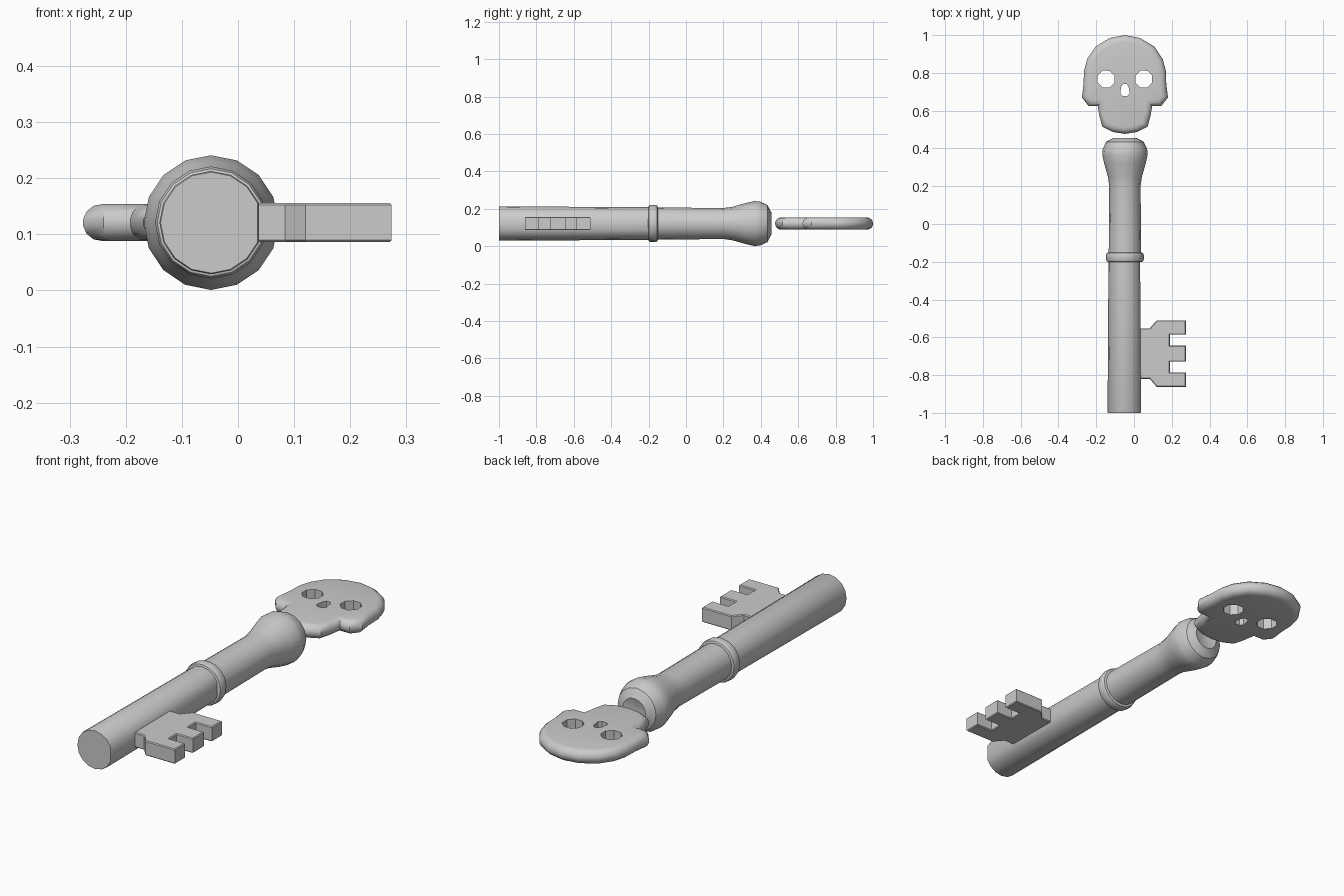
import bpy, bmesh, math
from mathutils import Vector

if "Cube" in bpy.data.objects:
    bpy.data.objects.remove(bpy.data.objects["Cube"], do_unlink=True)

CX, CZ = -0.048, 0.121

metal = bpy.data.materials.new("grey metal")
metal.use_nodes = True
grey = (0.6, 0.6, 0.6, 1)
metal.diffuse_color = grey
metal.node_tree.nodes["Principled BSDF"].inputs["Base Color"].default_value = grey


def finish(name, bm, smooth=True):
    bmesh.ops.recalc_face_normals(bm, faces=bm.faces)
    mesh = bpy.data.meshes.new(name)
    bm.to_mesh(mesh)
    bm.free()
    obj = bpy.data.objects.new(name, mesh)
    bpy.context.collection.objects.link(obj)
    mesh.materials.append(metal)
    if smooth:
        bpy.ops.object.select_all(action='DESELECT')
        obj.select_set(True)
        bpy.context.view_layer.objects.active = obj
        bpy.ops.object.shade_smooth_by_angle(angle=math.radians(35))
    return obj


def loft(rings):
    """Join equal rings of points into a capped solid."""
    bm = bmesh.new()
    rings = [[bm.verts.new(p) for p in ring] for ring in rings]
    n = len(rings[0])
    for a, b in zip(rings, rings[1:]):
        for i in range(n):
            j = (i + 1) % n
            bm.faces.new((a[i], a[j], b[j], b[i]))
    bm.faces.new(rings[0])
    bm.faces.new(rings[-1])
    return bm


def turned(name, profile, steps):
    """Round part along y from (y, radius) pairs."""
    angles = [k * math.tau / 16 for k in steps]
    return finish(name, loft([[(CX + r * math.cos(a), y, CZ + r * math.sin(a))
                               for a in angles] for y, r in profile]))


# Shaft, with one wide flat facet on the side carrying the bit
turned("lower_shaft", [(-1, 0.09), (-0.995, 0.092), (-0.18, 0.087)], range(1, 16))
turned("collar_ring", [(-0.202, 0.085), (-0.198, 0.096), (-0.188, 0.1),
                       (-0.164, 0.1), (-0.154, 0.096), (-0.15, 0.085)], range(16))
turned("upper_shaft", [(-0.17, 0.086), (0.2, 0.083), (0.25, 0.09), (0.32, 0.11),
                       (0.365, 0.12), (0.395, 0.118), (0.435, 0.1),
                       (0.456, 0.06), (0.445, 0.02)], range(16))


def inset(points, d):
    """Move a counter-clockwise outline inwards by d."""
    out = []
    for i, p in enumerate(points):
        a = (p - points[i - 1]).normalized()
        b = (points[(i + 1) % len(points)] - p).normalized()
        na, nb = Vector((-a.y, a.x)), Vector((-b.y, b.x))
        m = (na + nb).normalized()
        out.append(p + m * d / max(m.dot(na), 0.75))
    return out


def plate(outline, layers):
    """Solid from an outline and (inset, height) layers."""
    return loft([[(p.x, p.y, CZ + h) for p in inset(outline, d)] for d, h in layers])


# Toothed bit: half outline mirrored about its middle line
MID = -0.686
half = [(0.03, 0.134), (0.084, 0.134), (0.12, 0.176), (0.274, 0.176),
        (0.274, 0.1), (0.19, 0.1), (0.19, 0.042), (0.274, 0.042)]
outline = [Vector((x, MID - y)) for x, y in half]
outline += [Vector((x, MID + y)) for x, y in reversed(half)]
finish("key_bit", plate(outline, [(0.004, -0.035), (0, -0.031), (0, 0.031), (0.004, 0.035)]), False)

# Skull handle: mirrored half outline with a rounded rim
half = [(0.064, 0.487), (0.12, 0.515), (0.136, 0.575), (0.144, 0.624), (0.192, 0.624),
        (0.228, 0.67), (0.219, 0.74), (0.217, 0.81), (0.2, 0.873), (0.155, 0.94), (0.08, 0.985)]
outline = [Vector((CX, 0.477))] + [Vector((CX + x, y)) for x, y in half]
outline += [Vector((CX, 1.0))] + [Vector((CX - x, y)) for x, y in reversed(half)]
rim = [(0.034, 0.033), (0.018, 0.03), (0.006, 0.02), (0, 0.006)]
layers = [(d, -h) for d, h in rim] + [(d, h) for d, h in reversed(rim)]
skull = finish("skull_handle", plate(outline, layers), False)


# Openings for the eyes and nose
def cut(name, points):
    cutter = finish(name, plate([Vector(p) for p in points], [(0, -0.1), (0, 0.1)]), False)
    cutter.hide_render = True
    mod = skull.modifiers.new(name, 'BOOLEAN')
    mod.operation = 'DIFFERENCE'
    mod.solver = 'EXACT'
    mod.object = cutter
    bpy.ops.object.select_all(action='DESELECT')
    bpy.context.view_layer.objects.active = skull
    skull.select_set(True)
    bpy.ops.object.modifier_apply(modifier=name)
    bpy.data.objects.remove(cutter, do_unlink=True)


for side in (-1, 1):
    cut("eye_cutter", [(CX + side * 0.1 + 0.048 * math.cos(k * math.tau / 8 + 0.39),
                        0.767 + 0.048 * math.sin(k * math.tau / 8 + 0.39)) for k in range(8)])
nose = [(0.012, 0.677), (0.025, 0.69), (0.02, 0.725), (0.01, 0.742)]
cut("nose_cutter", [(CX + x, y) for x, y in nose] + [(CX - x, y) for x, y in reversed(nose)])
skull.select_set(True)
bpy.context.view_layer.objects.active = skull
bpy.ops.object.shade_smooth_by_angle(angle=math.radians(40))
